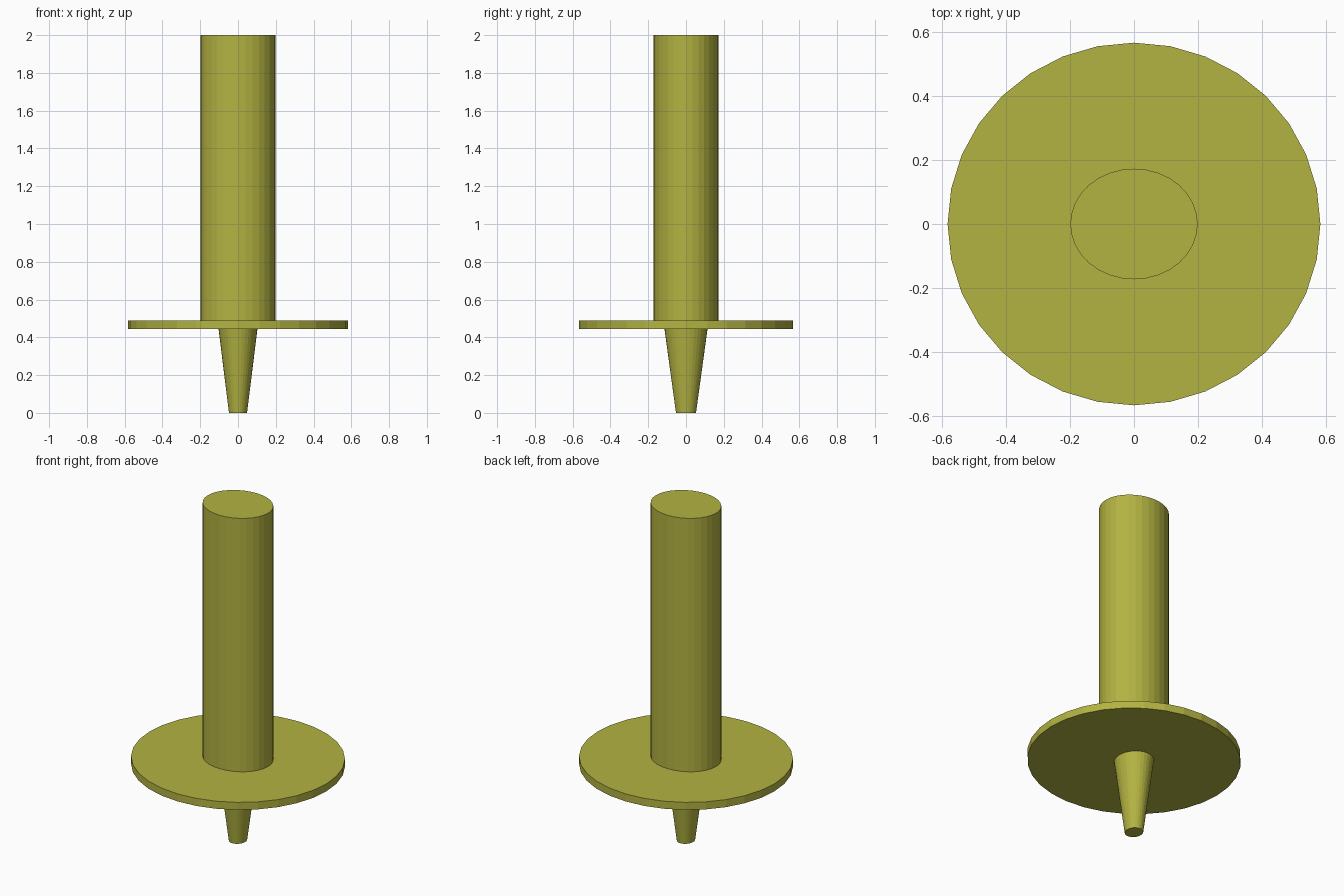
import bpy

cube = bpy.data.objects.get("Cube")
if cube:
    bpy.data.objects.remove(cube, do_unlink=True)

# Single olive finish
olive = bpy.data.materials.new("olive_yellow")
olive.use_nodes = True
colour = (0.45, 0.45, 0.055, 1)
olive.diffuse_color = colour
olive.node_tree.nodes["Principled BSDF"].inputs["Base Color"].default_value = colour


def round_part(name, z_low, z_high, radius_x, radius_y, taper=1.0):
    """Flat-shaded oval cylinder; taper is bottom radius over top radius."""
    bpy.ops.mesh.primitive_cone_add(
        vertices=32, radius1=taper, radius2=1, depth=z_high - z_low,
        location=(0, 0, (z_low + z_high) / 2))
    part = bpy.context.object
    part.name = name
    part.scale = (radius_x, radius_y, 1)
    bpy.ops.object.transform_apply(location=False, rotation=False, scale=True)
    part.data.materials.append(olive)
    return part


# Tapered peg, thin flange and tall shaft
round_part("tapered_peg", 0, 0.445, 0.103, 0.114, taper=0.465)
round_part("flange_disc", 0.445, 0.49, 0.583, 0.567)
round_part("shaft", 0.49, 2, 0.199, 0.173)
